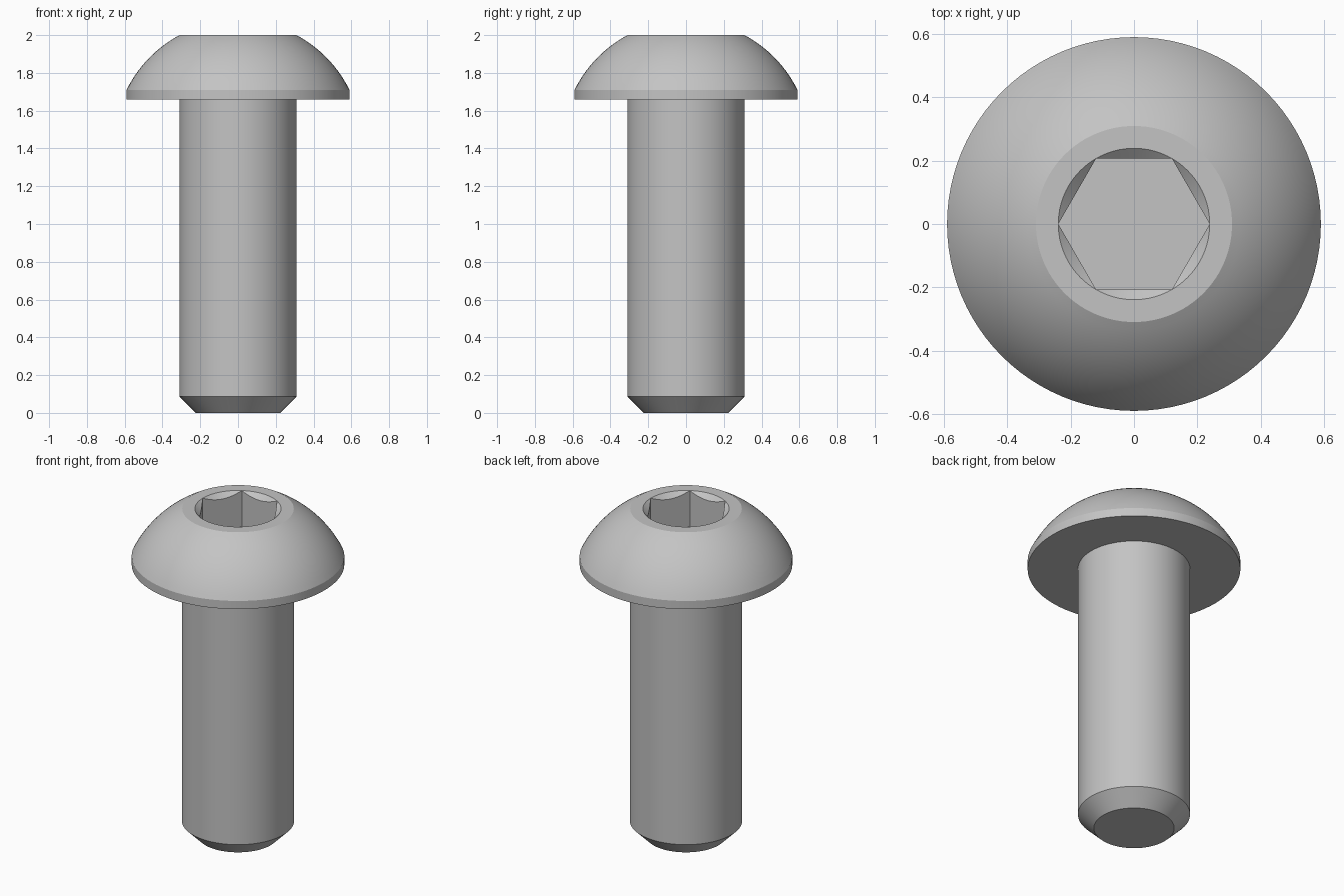
import bpy, bmesh, math

cube = bpy.data.objects.get("Cube")
if cube:
    bpy.data.objects.remove(cube, do_unlink=True)

SIDES = 96
SHANK_R, HEAD_R, SOCKET_R = 0.311, 0.59, 0.239
HEAD_Z, RIM_Z, TOP_Z, FLOOR_Z = 1.66, 1.71, 2.0, 1.78

steel = bpy.data.materials.new("grey steel")
steel.use_nodes = True
colour = (0.55, 0.55, 0.55, 1)
steel.diffuse_color = colour
steel.node_tree.nodes["Principled BSDF"].inputs["Base Color"].default_value = colour


def circle(r, z):
    return lambda a: (r, z)


def hexagon(a):
    """Radius of the hexagonal socket at an angle, corners on the y axis."""
    off = (a % (math.pi / 3)) - math.pi / 6
    corner_off = math.pi / 6 - abs(off)
    # Corners lie at 30 + 60k degrees, flats between them
    return SOCKET_R * math.cos(math.pi / 6) / math.cos(math.pi / 6 - corner_off)


def loft(name, rings, cap_start=False, cap_end=False):
    """Join a stack of rings, each giving (radius, height) by angle."""
    bm = bmesh.new()
    loops = []
    for ring in rings:
        loop = []
        for i in range(SIDES):
            a = 2 * math.pi * i / SIDES
            r, z = ring(a)
            loop.append(bm.verts.new((r * math.cos(a), r * math.sin(a), z)))
        loops.append(loop)
    for low, high in zip(loops, loops[1:]):
        for i in range(SIDES):
            j = (i + 1) % SIDES
            bm.faces.new((low[i], low[j], high[j], high[i]))
    if cap_start:
        bm.faces.new(loops[0][::-1])
    if cap_end:
        bm.faces.new(loops[-1])
    bmesh.ops.remove_doubles(bm, verts=bm.verts, dist=1e-5)
    mesh = bpy.data.meshes.new(name)
    bm.to_mesh(mesh)
    bm.free()
    mesh.materials.append(steel)
    obj = bpy.data.objects.new(name, mesh)
    bpy.context.collection.objects.link(obj)
    bpy.ops.object.select_all(action="DESELECT")
    obj.select_set(True)
    bpy.context.view_layer.objects.active = obj
    bpy.ops.object.shade_smooth_by_angle(angle=math.radians(20))
    return obj


# Plain shank with a chamfered tip
loft("shank", [circle(0.223, 0), circle(SHANK_R, 0.088), circle(SHANK_R, HEAD_Z)],
     cap_start=True)

# Domed head: flat underside, short upright rim, then an arc centred on the axis
rings = [circle(SHANK_R, HEAD_Z), circle(HEAD_R, HEAD_Z)]
DOME_Z = 1.42
dome_r = math.hypot(HEAD_R, RIM_Z - DOME_Z)
start = math.atan2(RIM_Z - DOME_Z, HEAD_R)
end = math.asin((TOP_Z - DOME_Z) / dome_r)
STEPS = 14
for k in range(STEPS + 1):
    t = start + (end - start) * k / STEPS
    rings.append(circle(dome_r * math.cos(t), DOME_Z + dome_r * math.sin(t)))

# Hexagonal socket with a conical lead-in at its mouth
rings.append(circle(SOCKET_R, TOP_Z))
rings.append(lambda a: (hexagon(a), TOP_Z - 0.9 * (SOCKET_R - hexagon(a))))
rings.append(lambda a: (hexagon(a), FLOOR_Z))
loft("head", rings, cap_end=True)
